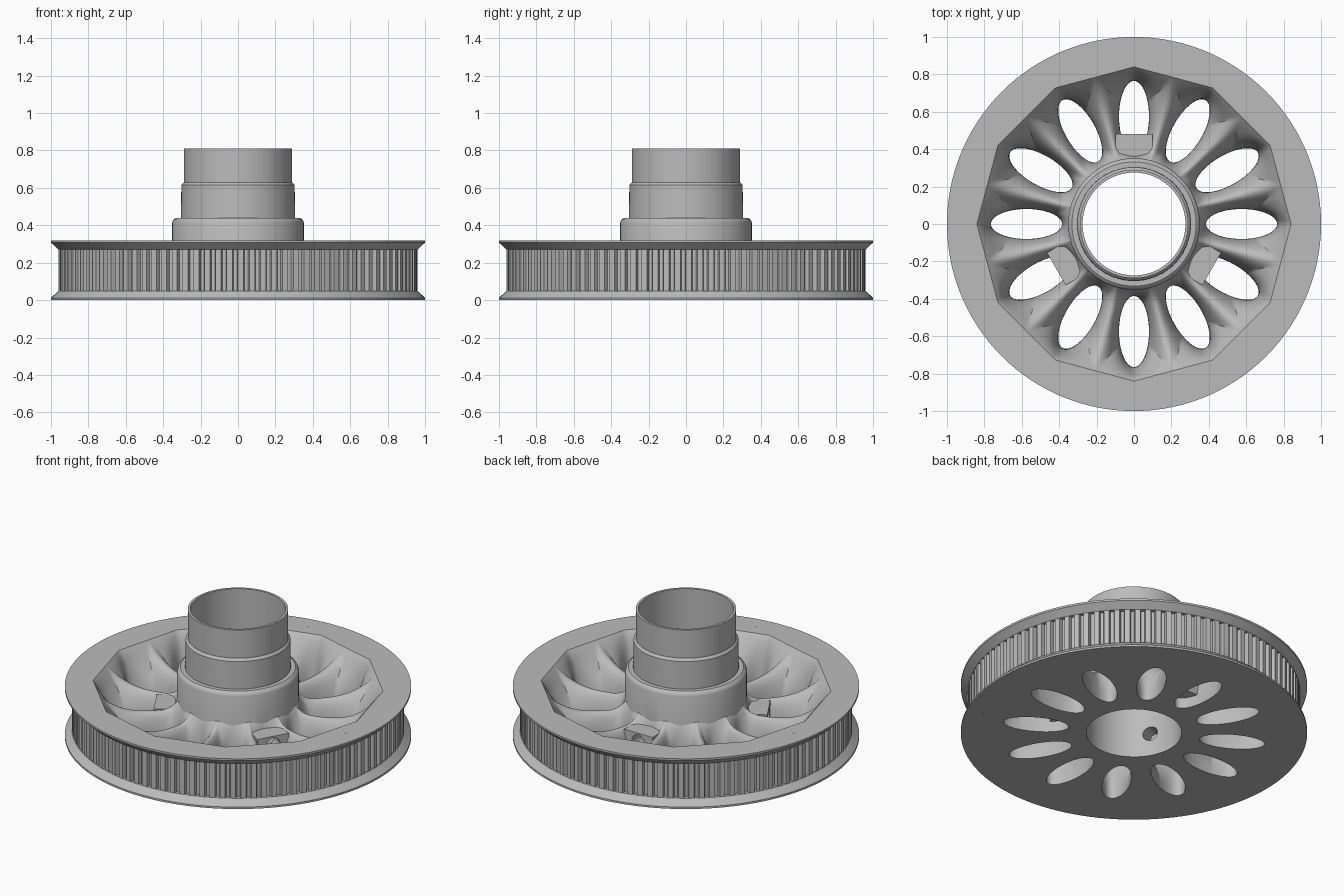
import bpy, bmesh, math
from mathutils import Matrix, Vector

cube = bpy.data.objects.get("Cube")
if cube:
    bpy.data.objects.remove(cube, do_unlink=True)

grey = bpy.data.materials.new("plain_grey")
grey.use_nodes = True
colour = (0.5, 0.5, 0.5, 1)
grey.diffuse_color = colour
grey.node_tree.nodes["Principled BSDF"].inputs["Base Color"].default_value = colour


def finish(name, bm):
    mesh = bpy.data.meshes.new(name)
    bm.to_mesh(mesh)
    bm.free()
    mesh.materials.append(grey)
    obj = bpy.data.objects.new(name, mesh)
    bpy.context.collection.objects.link(obj)
    return obj


def smooth(obj, degrees=35):
    bpy.ops.object.select_all(action='DESELECT')
    obj.select_set(True)
    bpy.context.view_layer.objects.active = obj
    bpy.ops.object.shade_smooth_by_angle(angle=math.radians(degrees))


def bridge(bm, rings, first=0, last=None):
    """Quads between successive closed rings of vertices."""
    n = len(rings[0])
    for a, b in zip(rings, rings[1:]):
        for j in range(n):
            k = (j + 1) % n
            bm.faces.new((a[j], b[j], b[k], a[k]))


def lathe(name, profile, closed=False, sides=128):
    bm = bmesh.new()
    rings = [[bm.verts.new((r * math.cos(math.tau * j / sides),
                            r * math.sin(math.tau * j / sides), z))
              for j in range(sides)] for r, z in profile]
    if closed:
        rings.append(rings[0])
    bridge(bm, rings)
    # profiles run upward on the outside, so turn the faces outward
    bmesh.ops.reverse_faces(bm, faces=bm.faces)
    return finish(name, bm)


TOP = 0.32        # height of the wheel
CORNER = 0.84     # corner radius of the twelve-sided dish
STRIP = 0.9       # where the dish meets the round rim
HUB = 0.34        # inner limit of the web
HALF = math.radians(15)
APOTHEM = CORNER * math.cos(HALF)

# Flanged rim
smooth(lathe("flanged_rim", [
    (STRIP, 0), (1, 0), (1, 0.012), (0.96, 0.05), (0.92, 0.05),
    (0.92, 0.27), (0.96, 0.27), (1, 0.308), (1, TOP), (STRIP, TOP)]))

# Toothed belt track
teeth = 100
bm = bmesh.new()
outline = []
for i in range(teeth):
    for offset, r in ((0, 0.96), (0.5, 0.96), (0.6, 0.937), (0.9, 0.937)):
        a = math.tau * (i + offset) / teeth
        outline.append((r * math.cos(a), r * math.sin(a)))
bridge(bm, [[bm.verts.new((x, y, z)) for x, y in outline] for z in (0.27, 0.05)])
finish("belt_teeth", bm)


# Web: one sector around an oval opening, repeated twelve times
def crest(x, y):
    """Height of the spokes, rising into the rim and the hub."""
    q = (x * math.cos(HALF) + abs(y) * math.sin(HALF)) / APOTHEM
    rise = max(0, (q - 0.55) / 0.45) ** 3
    fillet = max(0, (0.43 - x) / 0.09) ** 2
    return 0.2 + (TOP - 0.2) * rise + 0.05 * fillet


side = Vector((APOTHEM * math.cos(HALF), APOTHEM * math.sin(HALF)))
inner = Vector((HUB, HUB * math.tan(HALF)))
flip = Vector((1, -1))
corners = [Vector((CORNER, 0)), side, inner, inner * flip, side * flip]
steps, rows = 12, 12
border = [corners[i].lerp(corners[(i + 1) % 5], s / steps)
          for i in range(5) for s in range(steps)]
centre = Vector((0.575, 0))
oval = []
for p in border:
    d = p - centre
    oval.append(centre + d / math.hypot(d.x / 0.19, d.y / 0.08))

bm = bmesh.new()
for sector in range(12):
    turn = Matrix.Rotation(sector * 2 * HALF, 4, 'Z')

    def vert(p, z):
        return bm.verts.new(turn @ Vector((p.x, p.y, z)))

    rings = [[vert(p, 0) for p in border]]
    for k in range(rows + 1):
        a = k / rows * math.pi / 2
        ring = []
        for o, p in zip(oval, border):
            q = o.lerp(p, 1 - math.cos(a))
            ring.append(vert(q, crest(q.x, q.y) * math.sin(a)))
        rings.append(ring)
    bridge(bm, rings)
    # flat strips joining the twelve-sided edge to the round rim
    n = len(border)
    for j in range(-steps, steps):
        p, q = border[j % n], border[(j + 1) % n]
        for z, order in ((TOP, 1), (0, -1)):
            quad = [vert(p, z), vert(p.normalized() * STRIP, z),
                    vert(q.normalized() * STRIP, z), vert(q, z)]
            bm.faces.new(quad[::order])
bmesh.ops.remove_doubles(bm, verts=bm.verts, dist=0.0002)
smooth(finish("spoked_web", bm), 40)

# Stepped hollow hub
hub = lathe("hub", [
    (0.275, 0), (0.352, 0), (0.352, 0.415), (0.346, 0.43), (0.332, 0.44),
    (0.305, 0.44), (0.303, 0.615), (0.29, 0.63), (0.29, 0.81), (0.275, 0.81)],
    closed=True, sides=96)

# Three screw pads with radial screw holes
pads, cutters = [], []
for degrees in (90, 210, 330):
    turn = Matrix.Rotation(math.radians(degrees), 4, 'Z')
    bm = bmesh.new()
    bmesh.ops.create_cube(bm, size=1, matrix=turn @ Matrix.Translation((0.41, 0, 0.135))
                          @ Matrix.Diagonal((0.14, 0.2, 0.13, 1)))
    pads.append(finish("screw_pad", bm))
    bm = bmesh.new()
    bmesh.ops.create_cone(bm, cap_ends=True, segments=24, radius1=0.045, radius2=0.045,
                          depth=0.3, matrix=turn @ Matrix.Translation((0.36, 0, 0.145))
                          @ Matrix.Rotation(math.pi / 2, 4, 'Y'))
    cutter = finish("screw_hole_cutter", bm)
    cutter.hide_render = True
    cutters.append(cutter)


def cut(obj, cutter):
    mod = obj.modifiers.new("screw_hole", 'BOOLEAN')
    mod.operation = 'DIFFERENCE'
    mod.solver = 'EXACT'
    mod.object = cutter
    bpy.context.view_layer.objects.active = obj
    bpy.ops.object.modifier_apply(modifier=mod.name)


for pad, cutter in zip(pads, cutters):
    cut(pad, cutter)
    cut(hub, cutter)
    smooth(pad)
    bpy.data.objects.remove(cutter, do_unlink=True)
smooth(hub)
